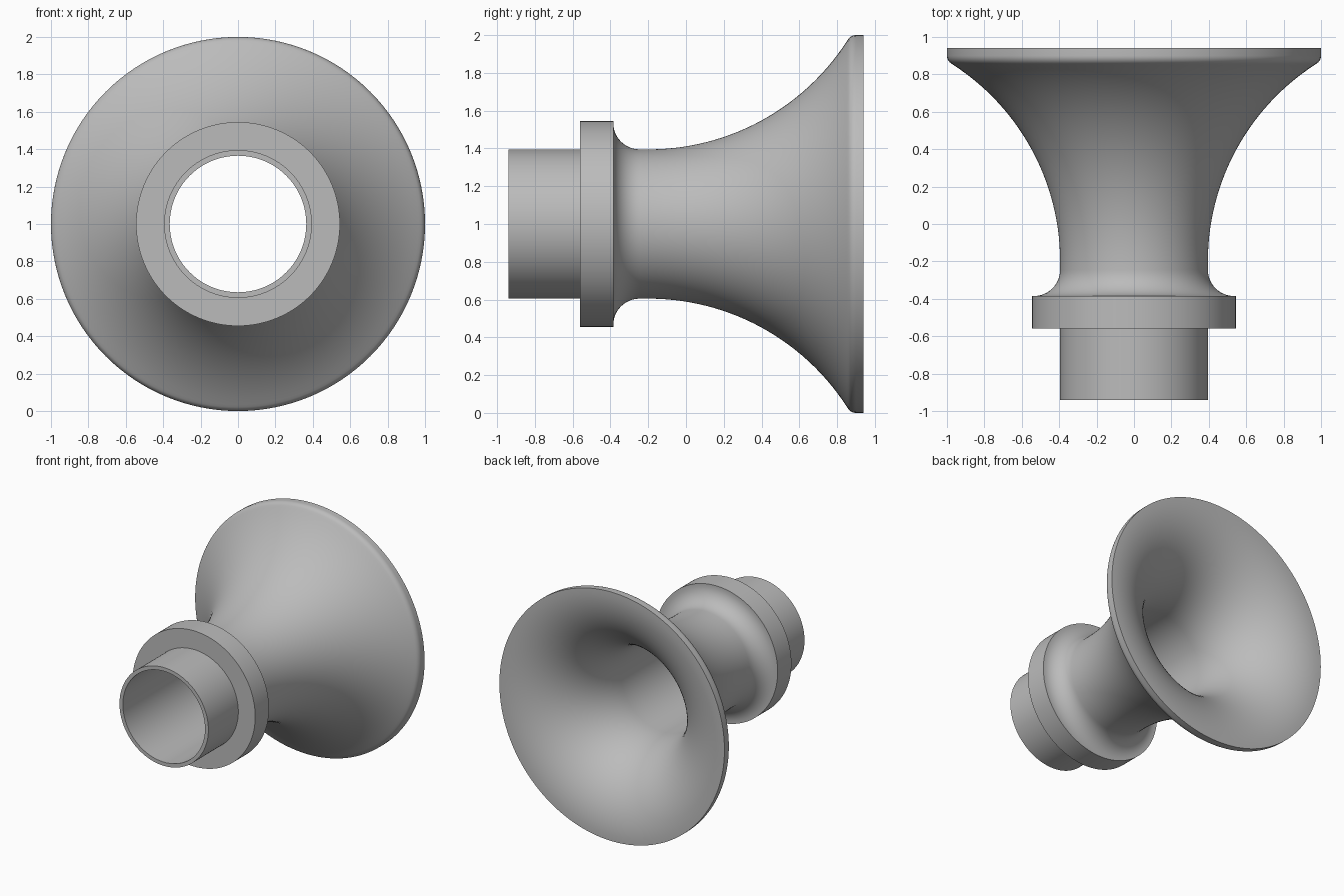
import bpy, bmesh, math
from mathutils import Matrix, Vector

SEGMENTS = 128
AXIS = Vector((0, 0, 1))

cube = bpy.data.objects.get("Cube")
if cube:
    bpy.data.objects.remove(cube, do_unlink=True)

grey = bpy.data.materials.new("satin grey")
grey.use_nodes = True
colour = (0.5, 0.5, 0.5, 1)
grey.diffuse_color = colour
grey.node_tree.nodes["Principled BSDF"].inputs["Base Color"].default_value = colour


def arc(y, r, ry, rr, start, end, steps):
    """Elliptical arc of (y, radius) points, angles in degrees."""
    points = []
    for i in range(steps + 1):
        a = math.radians(start + (end - start) * i / steps)
        points.append((y + ry * math.cos(a), r + rr * math.sin(a)))
    return points


def lathe(name, profile):
    """Turn a closed (y, radius) profile around the horizontal axis."""
    bm = bmesh.new()
    rings = []
    for s in range(SEGMENTS):
        turn = Matrix.Rotation(math.tau * s / SEGMENTS, 3, 'Y')
        rings.append([bm.verts.new(turn @ Vector((0, y, r)) + AXIS) for y, r in profile])
    n = len(profile)
    for s in range(SEGMENTS):
        a, b = rings[s], rings[(s + 1) % SEGMENTS]
        for i in range(n):
            j = (i + 1) % n
            bm.faces.new((a[i], a[j], b[j], b[i]))
    bmesh.ops.recalc_face_normals(bm, faces=bm.faces)
    mesh = bpy.data.meshes.new(name)
    bm.to_mesh(mesh)
    bm.free()
    mesh.materials.append(grey)
    obj = bpy.data.objects.new(name, mesh)
    bpy.context.collection.objects.link(obj)
    bpy.ops.object.select_all(action='DESELECT')
    obj.select_set(True)
    bpy.context.view_layer.objects.active = obj
    bpy.ops.object.shade_smooth_by_angle(angle=math.radians(30))
    return obj


# Spigot and collar
profile = [(-0.94, 0.365), (-0.94, 0.395), (-0.56, 0.395), (-0.56, 0.545), (-0.385, 0.545)]
# Cove behind the collar, running into the neck
profile += arc(-0.245, 0.535, 0.14, 0.14, 180, 270, 12)
# Outer flare
flare = 1.252
profile += arc(-0.2, 0.395 + flare, flare, flare, 270, 327, 28)
# Rounded rim
profile += arc(0.9, 0.95, 0.05, 0.05, 145, 90, 6)
profile += [(0.94, 1.0)]
# Inner bell, curving down into the straight bore
profile += arc(0.3, 0.985, 0.64, 0.62, 360, 270, 28)

lathe("horn_body", profile)
